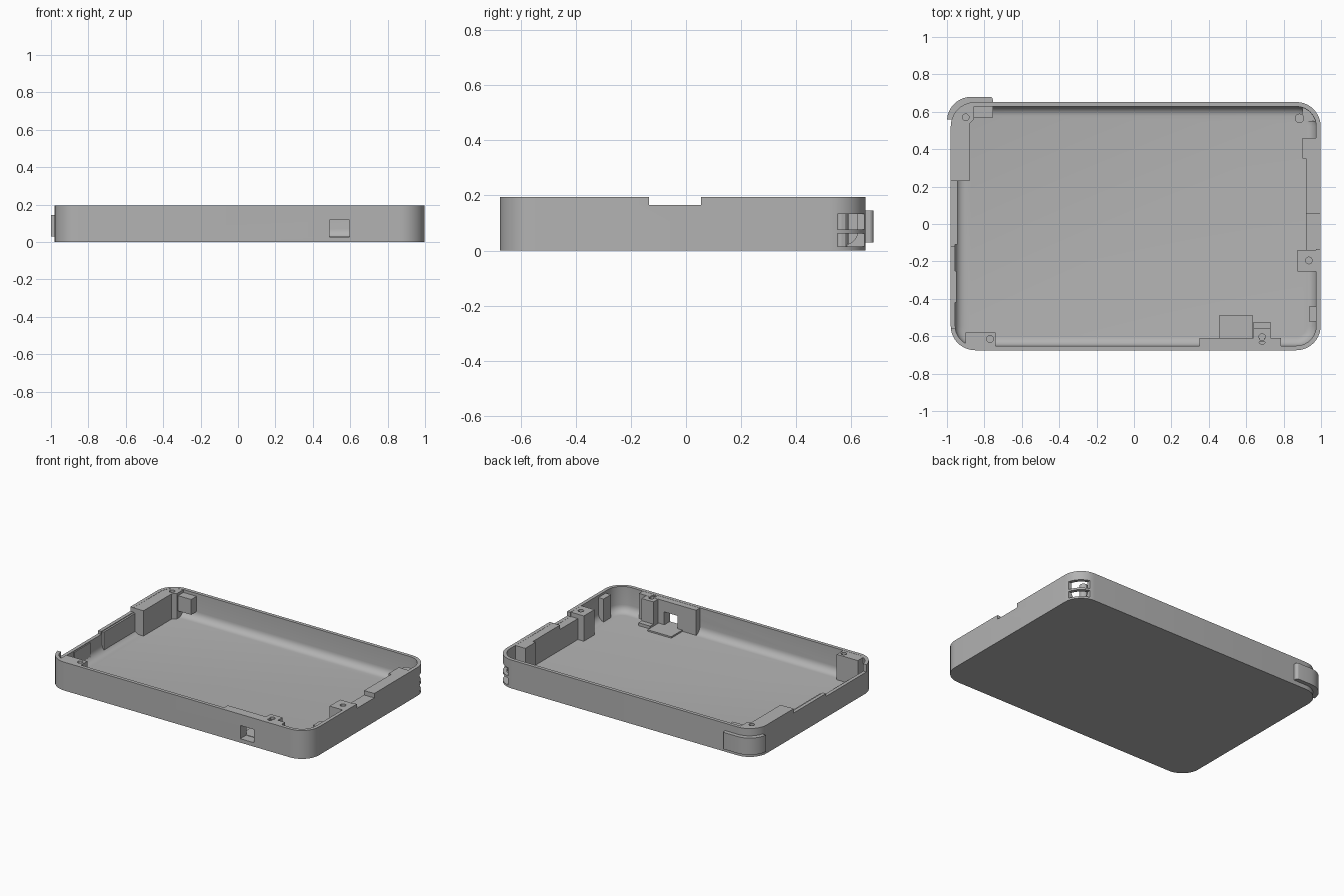
import bpy, bmesh, math
from mathutils import Vector

if "Cube" in bpy.data.objects:
    bpy.data.objects.remove(bpy.data.objects["Cube"])

grey = bpy.data.materials.new("warm_grey_plastic")
grey.use_nodes = True
grey.diffuse_color = (0.45, 0.45, 0.45, 1)
grey.node_tree.nodes["Principled BSDF"].inputs["Base Color"].default_value = (0.45, 0.45, 0.45, 1)

X0, X1, Y0, Y1, TOP, FLOOR, R = -0.98, 0.998, -0.675, 0.652, 0.195, 0.02, 0.13


def make(name, bm):
    bmesh.ops.recalc_face_normals(bm, faces=bm.faces)
    me = bpy.data.meshes.new(name)
    bm.to_mesh(me)
    bm.free()
    ob = bpy.data.objects.new(name, me)
    bpy.context.collection.objects.link(ob)
    me.materials.append(grey)
    return ob


def arc(cx, cy, r, a0, a1, n=10):
    return [(cx + r * math.cos(math.radians(a0 + (a1 - a0) * i / n)),
             cy + r * math.sin(math.radians(a0 + (a1 - a0) * i / n))) for i in range(n + 1)]


def rounded(inset):
    r = R - inset
    pts = []
    for cx, cy, a in ((X1 - R, Y1 - R, 0), (X0 + R, Y1 - R, 90),
                      (X0 + R, Y0 + R, 180), (X1 - R, Y0 + R, 270)):
        pts += arc(cx, cy, r, a, a + 90)
    return pts


def loft(name, rings):
    bm = bmesh.new()
    loops = [[bm.verts.new((x, y, z)) for x, y in pts] for pts, z in rings]
    for a, b in zip(loops, loops[1:]):
        for i in range(len(a)):
            j = (i + 1) % len(a)
            bm.faces.new((a[i], a[j], b[j], b[i]))
    bm.faces.new(loops[0])
    bm.faces.new(loops[-1])
    return make(name, bm)


def prism(name, pts, z0, z1):
    return loft(name, [(pts, z0), (pts, z1)])


def box(name, x0, x1, y0, y1, z0, z1):
    return prism(name, [(x0, y0), (x1, y0), (x1, y1), (x0, y1)], z0, z1)


def cut(ob, *cutters):
    for c in cutters:
        mod = ob.modifiers.new("cut", "BOOLEAN")
        mod.operation, mod.solver, mod.object = "DIFFERENCE", "EXACT", c
        bpy.context.view_layer.objects.active = ob
        bpy.ops.object.modifier_apply(modifier=mod.name)
        bpy.data.objects.remove(c)


def hole(x, y):
    return prism("screw_cutter", arc(x, y, 0.018, 0, 337.5, 15), 0.1, 0.3)


# Tray shell with a rounded inner floor edge
rings = [(rounded(0), 0), (rounded(0), TOP), (rounded(0.024), TOP)]
F = 0.05
for i in range(7):
    a = math.radians(90 * i / 6)
    rings.append((rounded(0.024 + F * (1 - math.cos(a))), FLOOR + F * (1 - math.sin(a))))
tray = loft("tray", rings)

# Wall notches, connector window and corner strap slots
cut(tray,
    box("cutter", 0.9, 1.1, -0.135, 0.055, 0.165, 0.3),
    box("cutter", -1.1, -0.92, -0.12, 0.23, 0.165, 0.3),
    box("cutter", -1.1, -0.92, -0.56, -0.12, 0.145, 0.3),
    box("cutter", 0.49, 0.595, -0.8, -0.55, 0.027, 0.118),
    box("cutter", 0.9, 1.1, 0.55, 0.7, 0.014, 0.062),
    box("cutter", 0.9, 1.1, 0.55, 0.7, 0.076, 0.133))

B, T = 0.015, TOP - 0.001   # bottom and top of the inner blocks
parts = [tray]

# Strap post behind the corner slots
parts.append(prism("strap_post", arc(0.885, 0.565, 0.025, 0, 330, 11), B, 0.14))

# Back left corner block with clip boss
corner = [(X0 + 0.004, 0.23), (-0.88, 0.23), (-0.88, 0.535), (-0.855, 0.56),
          (-0.855, Y1 - 0.004)]
corner += arc(X0 + R, Y1 - R, R - 0.004, 90, 180)[1:]
block = prism("back_left_block", corner, B, T)
cut(block, hole(-0.9, 0.57))
parts += [block, box("clip_boss", -0.86, -0.755, 0.57, 0.64, 0.07, 0.175)]

# Raised clip wrapping the back left corner
cx, cy = X0 + R, Y1 - R
clip = [(-0.755, Y1 - 0.01), (-0.755, 0.667)] + arc(-0.77, 0.665, 0.015, 0, 90, 4)
clip += arc(cx, 0.55, 0.13, 90, 90, 1)[:1] + arc(-0.87, 0.55, 0.13, 90, 176)
clip += [(-1.0, 0.56), (X0 + 0.01, 0.56)] + arc(cx, cy, R - 0.01, 165, 90, 8)
parts.append(prism("corner_clip", clip, 0.03, 0.145))

# Right side rail, with its notch, and screw bosses
parts += [box("right_rail_back", 0.92, 0.992, 0.055, 0.43, B, T),
          box("right_rail_middle", 0.92, 0.992, -0.14, 0.055, B, 0.164)]
for name, x0, y0, y1, hx, hy in (("right_front_boss", 0.875, -0.255, -0.14, 0.935, -0.195),
                                 ("right_back_boss", 0.9, 0.35, 0.46, 0.955, 0.39)):
    boss = box(name, x0, 0.99, y0, y1, B, T)
    cut(boss, hole(hx, hy))
    parts.append(boss)
parts.append(box("right_front_post", 0.935, 0.99, -0.52, -0.44, B, 0.18))

# Connector housing on the front wall
housing = box("connector_housing", 0.35, 0.785, -0.667, -0.61, B, T)
cut(housing, box("cutter", 0.49, 0.595, -0.8, -0.5, 0.027, 0.118), hole(0.685, -0.625))
parts += [housing, box("connector_shelf", 0.455, 0.635, -0.612, -0.49, B, 0.03)]
boss = box("connector_boss", 0.64, 0.73, -0.63, -0.56, B, T - 0.001)
cut(boss, hole(0.685, -0.605))
parts += [boss, box("boss_foot", 0.64, 0.73, -0.565, -0.525, B, 0.04)]

# Front left screw boss
boss = box("front_left_boss", -0.9, -0.74, -0.66, -0.58, B, T)
cut(boss, hole(-0.77, -0.615))
parts.append(boss)

# Thickened ribs on the left wall
parts += [box("left_rib_back", -0.97, -0.943, -0.11, 0.24, B, 0.16),
          box("left_rib_front", -0.97, -0.948, -0.42, -0.25, B, 0.14)]

# Smooth curves, crisp corners
bpy.ops.object.select_all(action="DESELECT")
for ob in parts:
    ob.select_set(True)
bpy.context.view_layer.objects.active = tray
bpy.ops.object.shade_smooth_by_angle(angle=math.radians(30))
